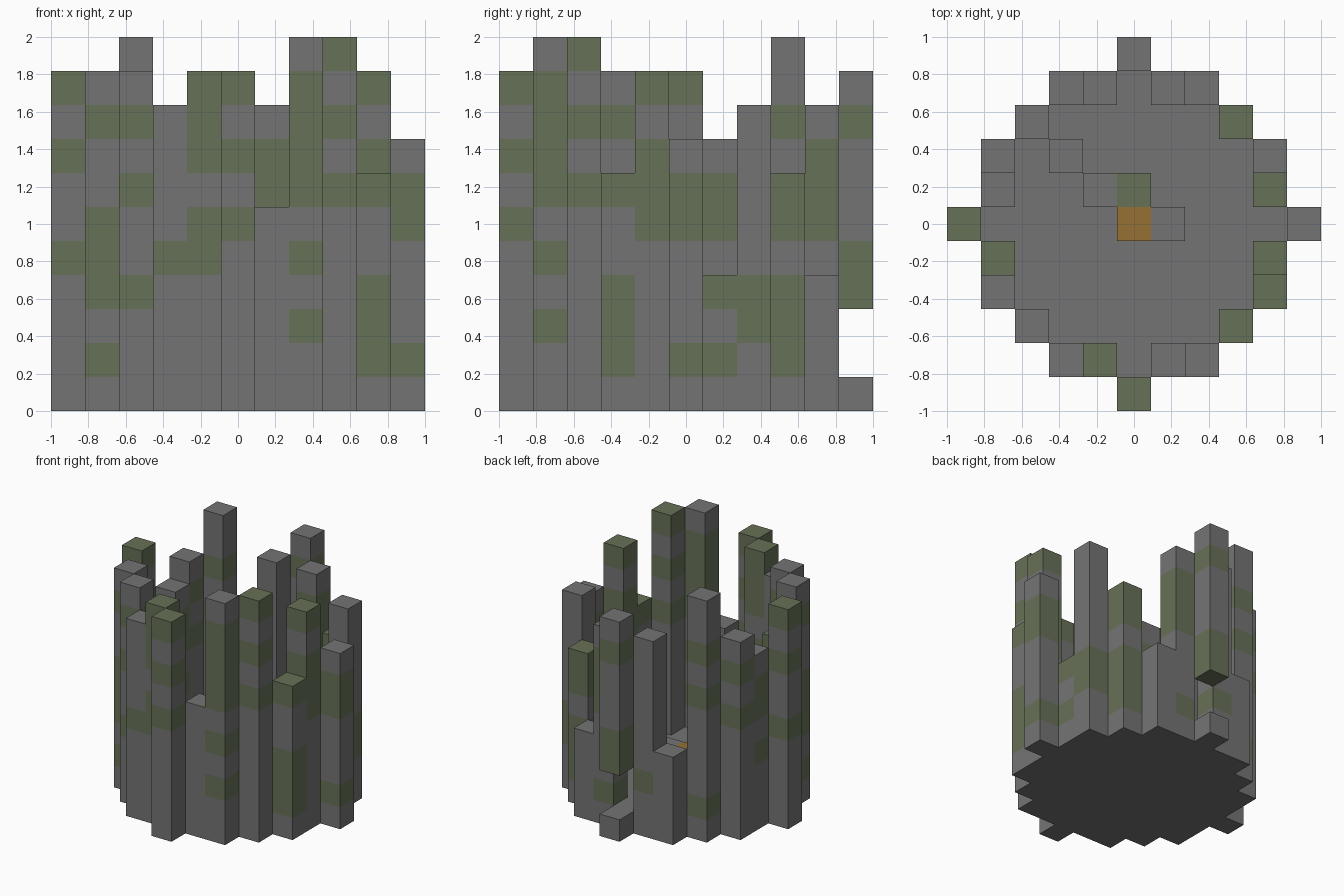
import bpy
import bmesh
from mathutils import Vector

cube = bpy.data.objects.get("Cube")
if cube:
    bpy.data.objects.remove(cube, do_unlink=True)

CELL = 2 / 11


def make_material(name, colour):
    mat = bpy.data.materials.new(name)
    mat.use_nodes = True
    mat.diffuse_color = (*colour, 1)
    bsdf = next(n for n in mat.node_tree.nodes if n.type == "BSDF_PRINCIPLED")
    bsdf.inputs["Base Color"].default_value = (*colour, 1)
    bsdf.inputs["Roughness"].default_value = 0.9
    return mat


# s = stone, m = moss, e = ember, blank = opening
MATERIALS = {
    "s": make_material("grey stone", (0.175, 0.175, 0.175)),
    "m": make_material("mossy stone", (0.134, 0.165, 0.097)),
    "e": make_material("ember orange", (0.305, 0.16, 0.034)),
}
KEYS = list(MATERIALS)

# Ring of pillars: each string lists the blocks from the ground up
PILLARS = {
    (-5, 0): "ssssmssmsm",
    (-4, -1): "sssssssm",
    (-4, -2): "smsmmmssms",
    (-3, -3): "sssmssmsms",
    (-2, -4): "ssssmssss",
    (-1, -4): "ssssmmsmmm",
    (0, -5): "sssssmsmsm",
    (1, -4): "ssssss",
    (2, -4): "ssmsmsmmmms",
    (3, -3): "ssssssmsmsm",
    (4, -2): "smmmssm",
    (4, -1): "sssssmmmsm",
    (5, 0): "smsssmms",
    (4, 1): "smsm",
    (4, 2): "ssmmsssss",
    (3, 3): "smmmsmm",
    (2, 4): "ssss",
    (1, 4): "smsssmmms",
    (0, 5): "s  mmsssms",
    (-1, 4): "ssmssssss",
    (-2, 4): "ssss",
    (-3, 3): "smssssmsmss",
    (-4, 2): "sssssmsms",
    (-4, 1): "sssmsmms",
}

# Low blocks in the middle, one layer above the floor
HEARTH = {(0, 0): "e", (1, 0): "s", (0, 1): "m", (-1, 1): "s", (-2, 2): "s"}

wall = {(x, y, z): kind
        for (x, y), blocks in PILLARS.items()
        for z, kind in enumerate(blocks) if kind != " "}

# The floor fills the ring row by row
floor = {}
for y in range(-4, 5):
    reach = max(abs(x) for x, row in PILLARS if row == y)
    for x in range(-reach, reach + 1):
        if (x, y) not in PILLARS:
            floor[x, y, 0] = "s"

hearth = {(x, y, 1): kind for (x, y), kind in HEARTH.items()}
solid = {**wall, **floor, **hearth}


def build_blocks(name, blocks):
    """Make one mesh from blocks, leaving out faces between neighbours."""
    bm = bmesh.new()
    for cell, kind in blocks.items():
        centre = Vector(cell) + Vector((0, 0, 0.5))
        for axis in range(3):
            for sign in (-1, 1):
                normal = Vector((0, 0, 0))
                normal[axis] = sign
                if tuple(int(c) for c in Vector(cell) + normal) in solid:
                    continue
                side = Vector((0, 0, 0))
                side[(axis + 1) % 3] = 0.5
                up = normal.cross(side)
                middle = centre + normal / 2
                corners = (-side - up, side - up, side + up, up - side)
                face = bm.faces.new(
                    [bm.verts.new((middle + c) * CELL) for c in corners])
                face.material_index = KEYS.index(kind)
    bmesh.ops.remove_doubles(bm, verts=bm.verts, dist=0.001)
    mesh = bpy.data.meshes.new(name)
    bm.to_mesh(mesh)
    bm.free()
    for mat in MATERIALS.values():
        mesh.materials.append(mat)
    bpy.context.collection.objects.link(bpy.data.objects.new(name, mesh))


build_blocks("ruined_wall", wall)
build_blocks("floor", floor)
build_blocks("hearth", hearth)
